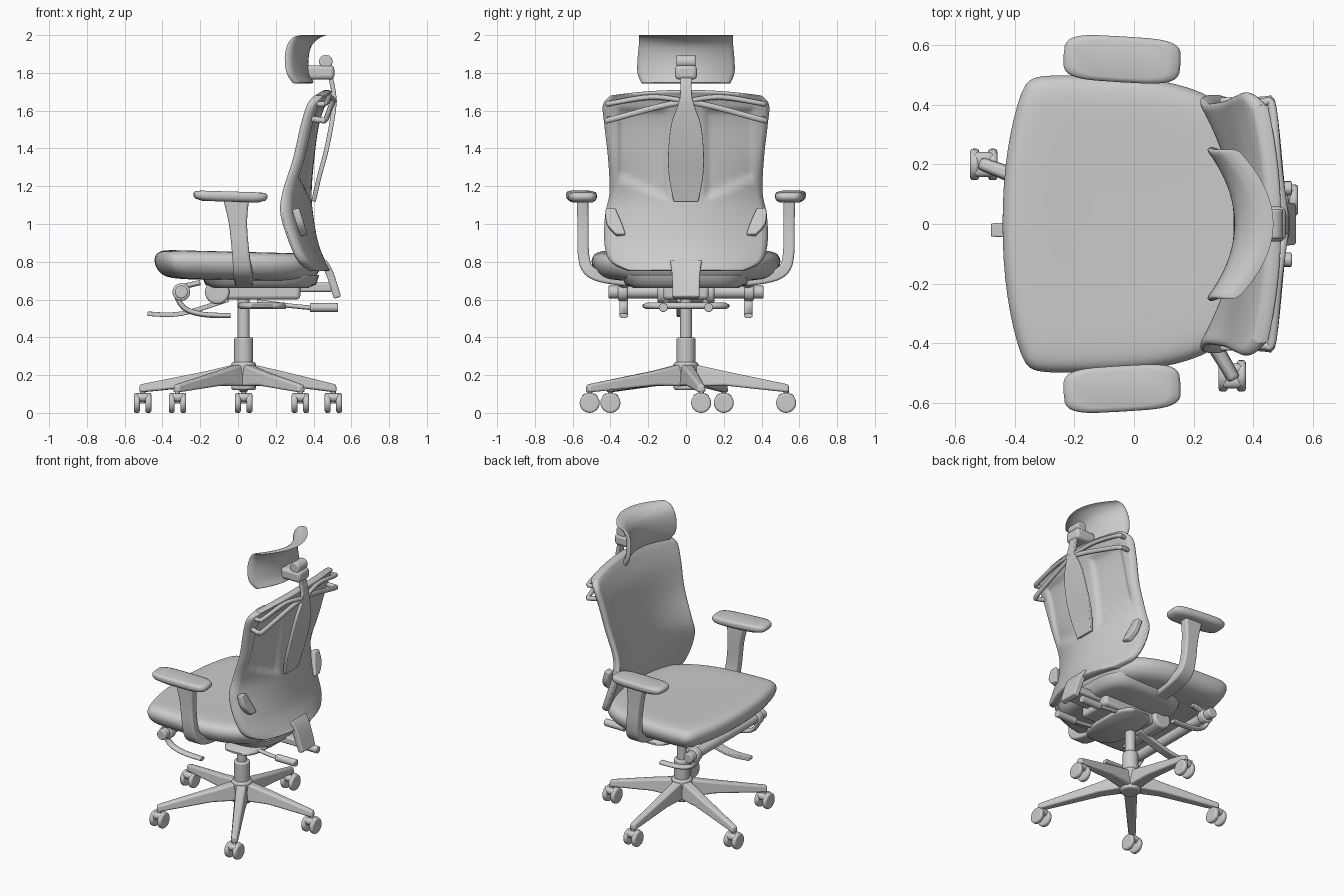
import bpy, bmesh, math
from mathutils import Vector

if "Cube" in bpy.data.objects:
    bpy.data.objects.remove(bpy.data.objects["Cube"])

HX = 0.03  # column x


def cr(rows, t):
    """Catmull-Rom sample through rows of tuples, t in 0..1"""
    n = len(rows)
    i = min(int(t * (n - 1)), n - 2)
    f = t * (n - 1) - i
    p = [rows[max(0, min(n - 1, i + k))] for k in (-1, 0, 1, 2)]
    return [0.5 * (2 * b + (c - a) * f + (2 * a - 5 * b + 4 * c - d) * f ** 2
                   + (3 * b - a - 3 * c + d) * f ** 3) for a, b, c, d in zip(*p)]


def skin(name, rings, bevel=0, subsurf=0, angle=40):
    """Bridge closed rings of points and cap both ends"""
    bm = bmesh.new()
    vs = [[bm.verts.new(p) for p in r] for r in rings]
    n = len(vs[0])
    for a, b in zip(vs, vs[1:]):
        for i in range(n):
            bm.faces.new((a[i], a[(i + 1) % n], b[(i + 1) % n], b[i]))
    bm.faces.new(vs[0][::-1])
    bm.faces.new(vs[-1])
    bmesh.ops.recalc_face_normals(bm, faces=bm.faces)
    me = bpy.data.meshes.new(name)
    bm.to_mesh(me)
    bm.free()
    ob = bpy.data.objects.new(name, me)
    bpy.context.collection.objects.link(ob)
    bpy.ops.object.select_all(action='DESELECT')
    ob.select_set(True)
    bpy.context.view_layer.objects.active = ob
    bpy.ops.object.shade_smooth_by_angle(angle=math.radians(angle))
    if bevel:
        m = ob.modifiers.new("bevel", 'BEVEL')
        m.width, m.segments, m.limit_method = bevel, 3, 'ANGLE'
    if subsurf:
        m = ob.modifiers.new("subsurf", 'SUBSURF')
        m.levels = m.render_levels = subsurf
    return ob


def sweep(name, pts, widths, thick, side, sides=4, steps=4, bevel=0.4):
    """Strip (4 sides) or oval tube along a path; side is the width direction"""
    n = (len(pts) - 1) * steps + 1
    path = [Vector(cr(pts, k / (n - 1))) for k in range(n)]
    side = Vector(side)
    ws = [(w,) for w in widths] if isinstance(widths, (list, tuple)) else [(widths,)] * 2
    rings = []
    for k, p in enumerate(path):
        tan = path[min(k + 1, n - 1)] - path[max(k - 1, 0)]
        nor = tan.cross(side).normalized()
        w = cr(ws, k / (n - 1))[0]
        if sides == 4:
            q = [(1, 1), (-1, 1), (-1, -1), (1, -1)]
        else:
            q = [(math.cos(a * math.tau / sides), math.sin(a * math.tau / sides)) for a in range(sides)]
        rings.append([p + side * w * a + nor * thick * b for a, b in q])
    return skin(name, rings, bevel * thick if sides == 4 else 0.2 * thick)


def rod(name, a, b, r, sides=24):
    d = Vector(b) - Vector(a)
    side = Vector((0, 0, 1)) if abs(d.z) < 0.5 * d.length else Vector((0, 1, 0))
    return sweep(name, [a, b], r, r, side, sides, 1)


def box(name, x, y, z, bevel=0.012):
    return skin(name, [[(x[0], y[0], h), (x[1], y[0], h), (x[1], y[1], h), (x[0], y[1], h)] for h in z], bevel)


def oval(cx, cy, a, b, rot=0, p=4, n=32):
    """Superellipse outline"""
    out = []
    for i in range(n):
        t = math.tau * i / n
        c, s = math.cos(t), math.sin(t)
        x, y = a * math.copysign(abs(c) ** (2 / p), c), b * math.copysign(abs(s) ** (2 / p), s)
        out.append((cx + x * math.cos(rot) - y * math.sin(rot), cy + x * math.sin(rot) + y * math.cos(rot)))
    return out


def stack(name, outline, levels, subsurf=0, tilt=0, angle=60):
    """Stack scaled copies of an outline: levels of (scale, z); tilt slopes z along x"""
    cx = sum(p[0] for p in outline) / len(outline)
    cy = sum(p[1] for p in outline) / len(outline)
    return skin(name, [[(cx + (x - cx) * s, cy + (y - cy) * s, z + tilt * (x - cx) * s) for x, y in outline]
                       for s, z in levels], 0, subsurf, angle)


def slab(name, rows, thick, crown=0, n=56, m=64):
    """Curved panel; rows of (z, half width, x at sides, extra x at centre)"""
    rings = []
    for j in range(m + 1):
        v = (1 - math.cos(math.pi * j / m)) / 2
        z, w, x, d = cr(rows, v)
        front, back = [], []
        for i in range(n + 1):
            u = math.sin(math.pi * (i / n - 0.5))
            e = min(1, (1 - abs(u)) / 0.07, min(v, 1 - v) / 0.04)
            r = max(0.12, math.sqrt(1 - (1 - e) ** 2))
            zz = z + crown * (1 - u * u) * v ** 4
            xm = x + d * (1 - u * u)
            tf, tb = thick(u * w, zz)
            front.append((xm - tf * r, u * w, zz))
            back.append((xm + tb * r, u * w, zz))
        rings.append(front + back[::-1])
    return skin(name, rings, angle=50)


# Five-star base, casters and gas column
rod("base_hub", (HX, 0, 0.12), (HX, 0, 0.27), 0.065, 32)
rod("column_sleeve", (HX, 0, 0.2), (HX, 0, 0.4), 0.05, 32)
rod("gas_piston", (HX, 0, 0.38), (HX, 0, 0.64), 0.032, 32)
for i, (x, y) in enumerate([(-0.505, 0.2), (-0.32, -0.4), (0.33, -0.51), (0.505, 0.08), (HX, 0.53)]):
    d = Vector((x - HX, y, 0)).normalized()
    s = Vector((-d.y, d.x, 0))
    rings = []
    for p, w, lo, hi in [(Vector((HX, 0, 0)) + d * 0.02, 0.045, 0.14, 0.262),
                         (Vector((HX, 0, 0)) + d * 0.2, 0.038, 0.145, 0.222),
                         (Vector((x, y, 0)) + d * 0.015, 0.024, 0.108, 0.15)]:
        rings.append([p + s * a * w * k + Vector((0, 0, h)) for a, h, k in
                      [(-1, lo, 1), (1, lo, 1), (1, hi, 0.7), (-1, hi, 0.7)]])
    skin(f"base_leg_{i}", rings, 0.012)
    rod(f"caster_stem_{i}", (x, y, 0.05), (x, y, 0.13), 0.014, 16)
    box(f"caster_hood_{i}", (x - 0.036, x + 0.036), (y - 0.042, y + 0.042), (0.06, 0.102), 0.018)
    for k in (-1, 1):
        rod(f"caster_wheel_{i}_{k}", (x + k * 0.015, y, 0.053), (x + k * 0.046, y, 0.053), 0.053)

# Seat cushion and pan
half = [(-0.43, 0.25), (-0.375, 0.47), (-0.33, 0.502), (-0.1, 0.495), (0.1, 0.485), (0.27, 0.43), (0.39, 0.33), (0.43, 0.17)]
outline = [(-0.445, 0)] + half + [(0.44, 0)] + [(x, -y) for x, y in half[::-1]]
stack("seat_cushion", outline, [(0.5, 0.7), (0.84, 0.702), (0.96, 0.735), (1.01, 0.785), (1.0, 0.82),
                                (0.95, 0.848), (0.8, 0.855), (0.4, 0.85)], 2, -0.025, 180)
stack("seat_pan", oval(0.12, 0, 0.31, 0.34), [(0.8, 0.66), (0.95, 0.68), (1, 0.73)])

# Tilt mechanism under the seat
box("mechanism_box", (-0.12, 0.33), (-0.12, 0.12), (0.6, 0.69), 0.02)
rod("mechanism_barrel", (-0.11, -0.15, 0.64), (-0.11, 0.15, 0.64), 0.065)
stack("rear_plate", oval(0.13, 0, 0.13, 0.23, 0, 3), [(0.92, 0.55), (1, 0.56), (1, 0.572), (0.9, 0.585)])
sweep("front_paddle", [(-0.48, -0.02, 0.525), (-0.3, -0.02, 0.525), (-0.05, -0.02, 0.6)], [0.022, 0.03, 0.03],
      0.012, (0, 1, 0))
rod("cross_rod", (-0.3, -0.41, 0.64), (-0.3, 0.41, 0.64), 0.034)
sweep("back_bracket", [(0.45, 0, 0.8), (0.485, 0, 0.74), (0.527, 0, 0.61)], [0.085, 0.075, 0.07], 0.02, (0, 1, 0))
box("back_link", (0.3, 0.5), (-0.07, 0.07), (0.64, 0.69))
for k in (-1, 1):
    rod(f"cross_rod_knob_{k}", (-0.3, k * 0.31, 0.64), (-0.3, k * 0.36, 0.64), 0.047)
    sweep(f"rod_hook_{k}", [(-0.2, k * 0.33, 0.69), (-0.32, k * 0.33, 0.65), (-0.29, k * 0.33, 0.56),
                            (-0.19, k * 0.33, 0.522), (-0.04, k * 0.33, 0.515)], 0.024, 0.014, (0, 1, 0), 12)
    sweep(f"lever_{k}", [(0.1, k * 0.1, 0.59), (0.25, k * 0.12, 0.57), (0.4, k * 0.12, 0.555)], 0.014, 0.012,
          (0, 1, 0), 12)
    rod(f"lever_grip_{k}", (0.38, k * 0.12, 0.558), (0.53, k * 0.12, 0.558), 0.024, 16)

    # Armrests
    sweep(f"arm_post_{k}", [(0.03, k * 0.2, 0.69), (0.03, k * 0.42, 0.715), (0.025, k * 0.515, 0.755),
                            (0.015, k * 0.543, 0.84), (0, k * 0.545, 1.0), (-0.01, k * 0.548, 1.13)],
          [0.045, 0.05, 0.05, 0.046, 0.048, 0.068], 0.03, (1, 0, 0))
    stack(f"arm_pad_{k}", oval(-0.04, k * 0.553, 0.197, 0.077, -k * 0.06, 4),
          [(0.75, 1.118), (0.95, 1.13), (1, 1.143), (1, 1.157), (0.95, 1.168), (0.8, 1.172)], 0, -0.03)

    # Lumbar adjuster and upper struts
    sweep(f"lumbar_flap_{k}", [(0.35, k * 0.345, 0.94), (0.33, k * 0.38, 1.0), (0.305, k * 0.4, 1.08)],
          [0.025, 0.04, 0.025], 0.02, (0, 1, 0))
    sweep(f"lower_strut_{k}", [(0.505, 0, 1.65), (0.49, k * 0.15, 1.62), (0.465, k * 0.39, 1.555),
                               (0.44, k * 0.415, 1.55), (0.37, k * 0.4, 1.56)], 0.016, 0.014, (0, 0, 1), 12)
    sweep(f"upper_strut_{k}", [(0.51, 0, 1.65), (0.485, k * 0.18, 1.672), (0.465, k * 0.39, 1.64),
                               (0.44, k * 0.41, 1.635), (0.38, k * 0.4, 1.64)], 0.014, 0.014, (0, 0, 1), 12)


def back_thick(y, z):
    # Thinner recessed mesh panels on the rear face, with a soft rim
    a = abs(y)
    d = min(a - 0.09, 0.37 - a, z - 1.12 - (a - 0.1) * 0.45, 1.62 - z)
    f = max(0, min(1, d / 0.035))
    return 0.025, 0.03 - 0.018 * f * f * (3 - 2 * f)


# Backrest with lumbar curve, spine strip
slab("backrest", [(0.75, 0.3, 0.39, 0.075), (0.8, 0.4, 0.335, 0.1), (0.9, 0.432, 0.285, 0.11),
                  (1.05, 0.428, 0.238, 0.13), (1.17, 0.405, 0.25, 0.11), (1.35, 0.413, 0.31, 0.065),
                  (1.52, 0.432, 0.35, 0.05), (1.63, 0.44, 0.385, 0.055), (1.68, 0.4, 0.425, 0.045)],
     back_thick, 0.03, 88, 80)
sweep("spine_strip", [(0.4, 0, 1.12), (0.43, 0, 1.25), (0.465, 0, 1.38), (0.495, 0, 1.53), (0.51, 0, 1.66), (0.49, 0, 1.78)],
      [0.065, 0.09, 0.094, 0.078, 0.034, 0.03], 0.012, (0, 1, 0))

# Headrest and its bracket
slab("headrest", [(1.745, 0.235, 0.3, 0.085), (1.8, 0.257, 0.266, 0.095), (1.88, 0.256, 0.256, 0.1),
                  (1.945, 0.25, 0.268, 0.105), (1.985, 0.25, 0.295, 0.12), (2.0, 0.25, 0.335, 0.12)],
     lambda y, z: (0.018, 0.018), 0, 32, 32)
box("headrest_bracket", (0.36, 0.51), (-0.058, 0.058), (1.765, 1.84), 0.02)
rod("headrest_knob", (0.465, -0.05, 1.86), (0.465, 0.05, 1.86), 0.036)
